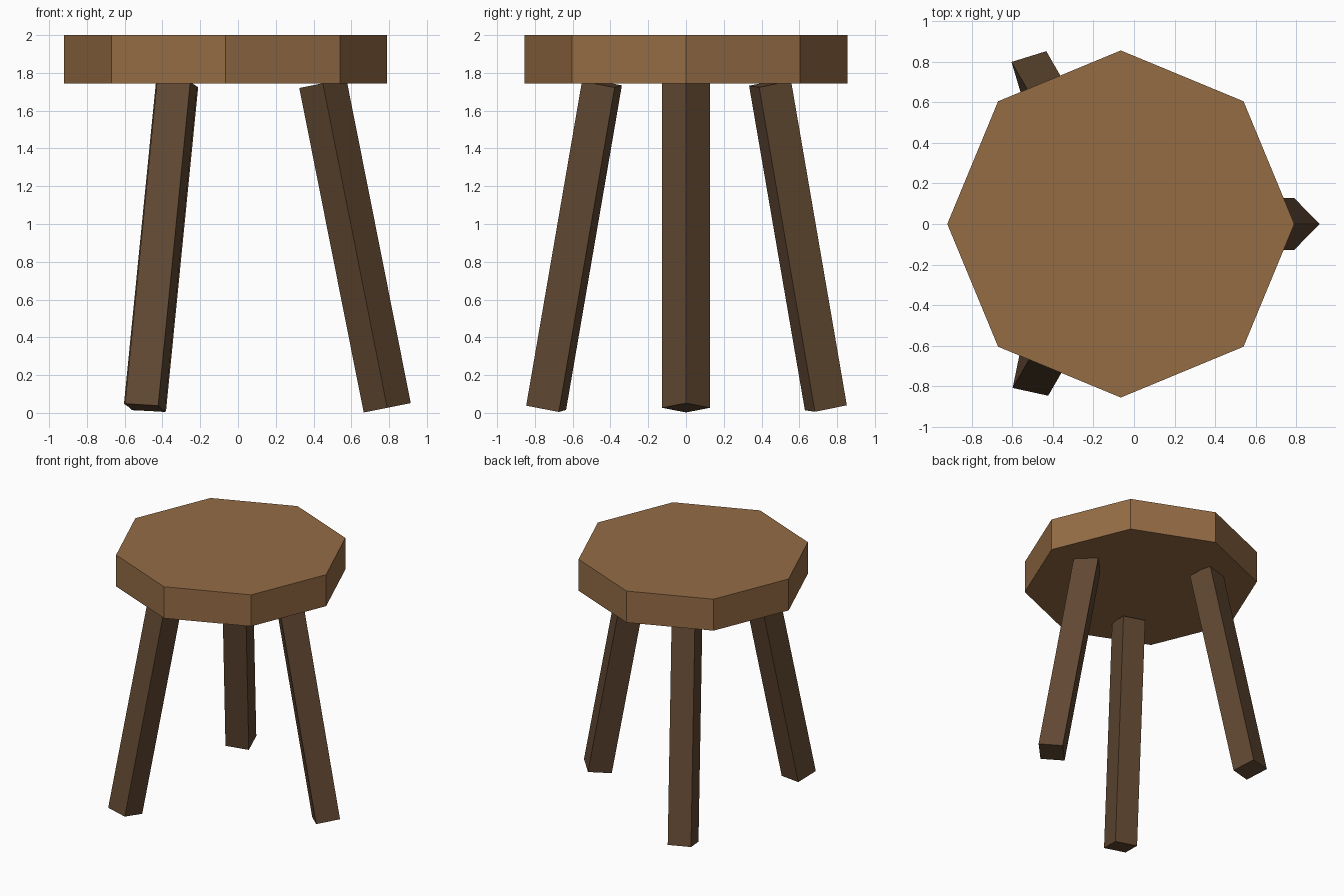
import bpy
from math import radians, cos, sin
from mathutils import Vector, Quaternion

if "Cube" in bpy.data.objects:
    bpy.data.objects.remove(bpy.data.objects["Cube"])

CX = -0.065  # seat axis


def material(name, color):
    mat = bpy.data.materials.new(name)
    mat.diffuse_color = (*color, 1)
    mat.use_nodes = True
    mat.node_tree.nodes["Principled BSDF"].inputs["Base Color"].default_value = mat.diffuse_color
    return mat


def prism(name, sides, radius, bottom, top, twist, mat):
    """Flat-sided cylinder between two points; first corner at angle twist."""
    axis = top - bottom
    bpy.ops.mesh.primitive_cylinder_add(vertices=sides, radius=radius, depth=axis.length)
    ob = bpy.context.object
    ob.name = name
    ob.location = (bottom + top) / 2
    ob.rotation_mode = 'QUATERNION'
    tilt = Vector((0, 0, 1)).rotation_difference(axis)
    ob.rotation_quaternion = tilt @ Quaternion((0, 0, 1), radians(twist))
    ob.data.materials.append(mat)
    return ob


light_wood = material("light_wood", (0.30, 0.15, 0.06))
dark_wood = material("dark_wood", (0.12, 0.065, 0.032))

# Octagonal seat
prism("seat", 8, 0.855, Vector((CX, 0, 1.745)), Vector((CX, 0, 2)), 0, light_wood)

# Three splayed square legs
for name, angle, twist in (("right_leg", 0, 0), ("back_leg", 120, 62), ("front_leg", 240, 33)):
    d = Vector((cos(radians(angle)), sin(radians(angle)), 0))
    base = Vector((CX, 0, 0))
    prism(name, 4, 0.127, base + d * 0.855 + Vector((0, 0, 0.027)),
          base + d * 0.514 + Vector((0, 0, 1.745)), twist, dark_wood)
